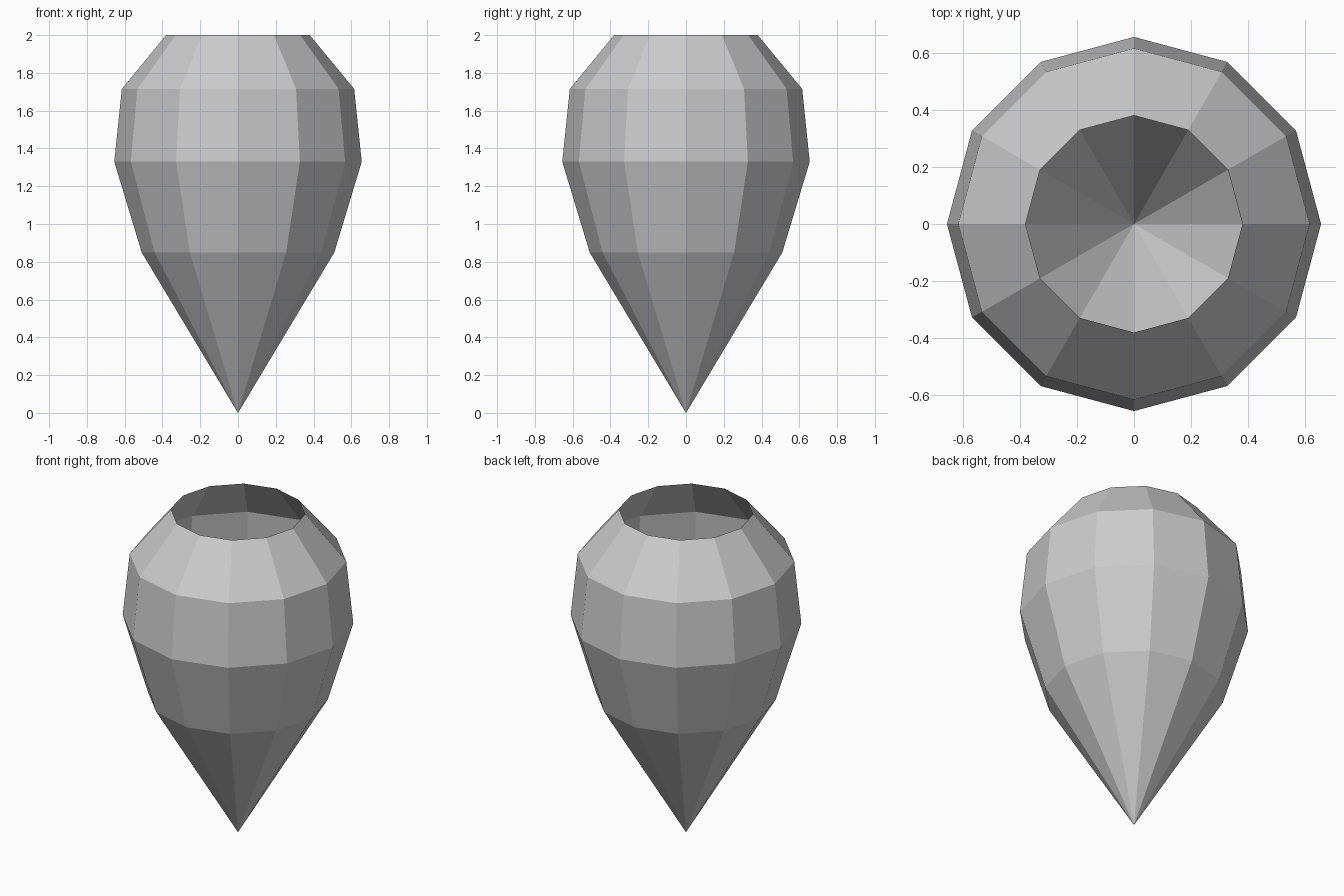
import bpy
import bmesh
import math

SIDES = 12
# Radius and height, from the pointed base to the open rim
PROFILE = [(0, 0), (0.51, 0.85), (0.655, 1.33), (0.615, 1.715), (0.38, 2)]

cube = bpy.data.objects.get("Cube")
if cube:
    bpy.data.objects.remove(cube, do_unlink=True)

# Plain grey material
grey = bpy.data.materials.new("plain_grey")
grey.use_nodes = True
colour = (0.6, 0.6, 0.6, 1)
grey.diffuse_color = colour
grey.node_tree.nodes["Principled BSDF"].inputs["Base Color"].default_value = colour

# Hollow shell turned from the profile
bm = bmesh.new()
verts = [bm.verts.new((r, 0, z)) for r, z in PROFILE]
edges = [bm.edges.new(pair) for pair in zip(verts, verts[1:])]
bmesh.ops.spin(bm, geom=verts + edges, cent=(0, 0, 0), axis=(0, 0, 1),
               angle=math.tau, steps=SIDES)
bmesh.ops.remove_doubles(bm, verts=bm.verts, dist=0.001)

# Turn every face outward from the axis
bm.normal_update()
for face in bm.faces:
    centre = face.calc_center_median()
    if face.normal.x * centre.x + face.normal.y * centre.y < 0:
        face.normal_flip()

mesh = bpy.data.meshes.new("pointed_shell")
bm.to_mesh(mesh)
bm.free()
mesh.materials.append(grey)
shell = bpy.data.objects.new("pointed_shell", mesh)
bpy.context.collection.objects.link(shell)
